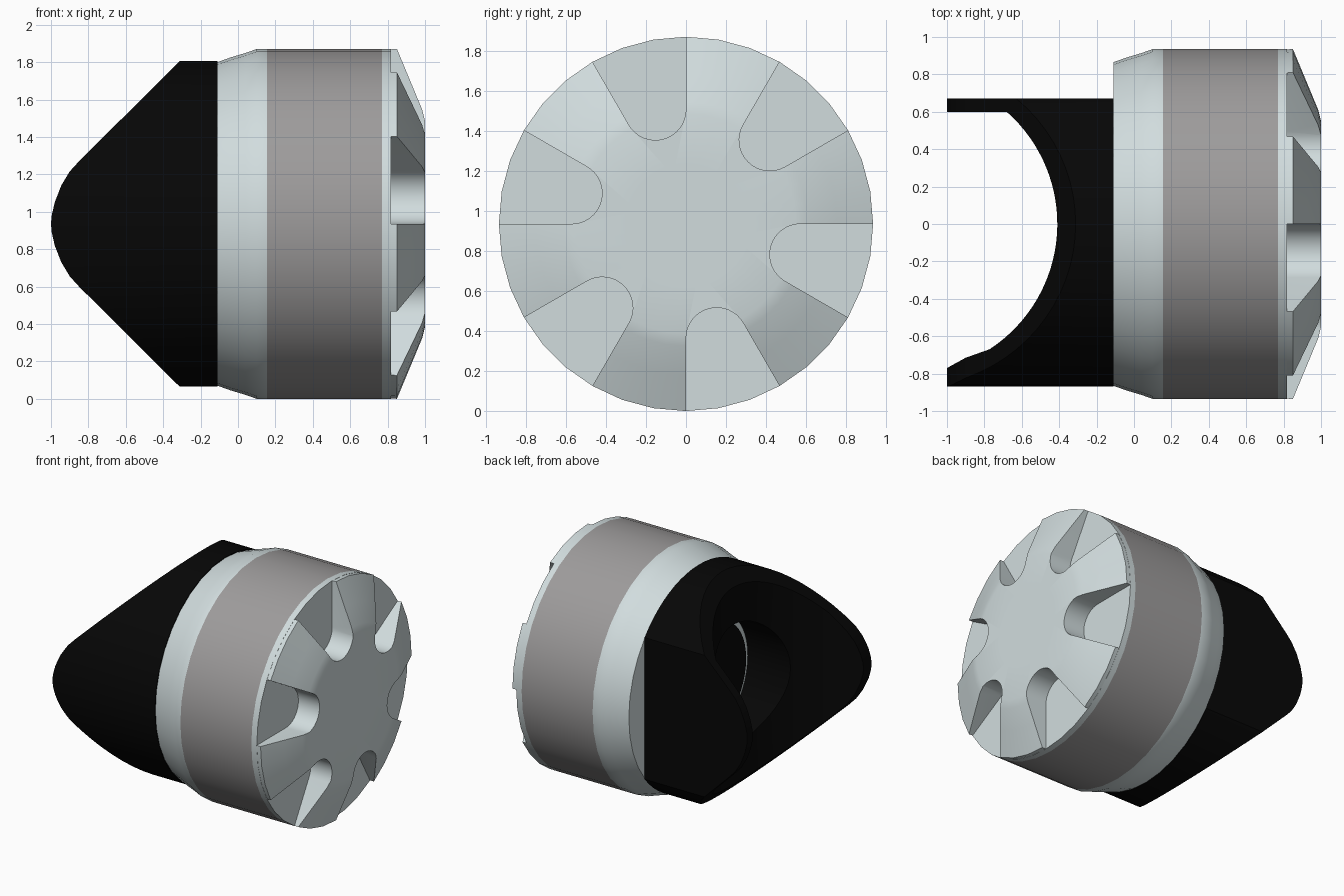
import bpy, bmesh, math
from mathutils import Vector

if "Cube" in bpy.data.objects:
    bpy.data.objects.remove(bpy.data.objects["Cube"])

ZC = 0.935  # height of the main axis (runs along x)


def material(name, rgb):
    m = bpy.data.materials.new(name)
    m.diffuse_color = (*rgb, 1)
    m.use_nodes = True
    m.node_tree.nodes["Principled BSDF"].inputs["Base Color"].default_value = m.diffuse_color
    return m


BLACK = material("black", (0.002, 0.002, 0.002))
PALE = material("pale", (0.64, 0.72, 0.73))
GREY = material("grey", (0.34, 0.33, 0.33))


def finish(name, bm, mat):
    bmesh.ops.recalc_face_normals(bm, faces=bm.faces[:])
    me = bpy.data.meshes.new(name)
    bm.to_mesh(me)
    bm.free()
    ob = bpy.data.objects.new(name, me)
    bpy.context.collection.objects.link(ob)
    if mat:
        me.materials.append(mat)
    return ob


def lathe(name, profile, mat, sides=36, caps=True):
    """Turn (x, radius) points around the main axis."""
    bm = bmesh.new()
    rings = []
    for x, r in profile:
        rings.append([bm.verts.new((x, r * math.cos(2 * math.pi * i / sides),
                                    ZC + r * math.sin(2 * math.pi * i / sides)))
                      for i in range(sides)])
    for a, b in zip(rings, rings[1:]):
        for i in range(sides):
            j = (i + 1) % sides
            bm.faces.new((a[i], a[j], b[j], b[i]))
    if caps:
        bm.faces.new(rings[0])
        bm.faces.new(rings[-1])
    return finish(name, bm, mat)


def prism(name, start, offset, mat=None):
    """Extrude a polygon of 3D points along offset."""
    bm = bmesh.new()
    face = bm.faces.new([bm.verts.new(p) for p in start])
    new = bmesh.ops.extrude_face_region(bm, geom=[face])["geom"]
    bmesh.ops.translate(bm, vec=Vector(offset),
                        verts=[v for v in new if isinstance(v, bmesh.types.BMVert)])
    return finish(name, bm, mat)


def select(ob):
    bpy.ops.object.select_all(action='DESELECT')
    ob.select_set(True)
    bpy.context.view_layer.objects.active = ob


def boolean(ob, cutter, op='DIFFERENCE'):
    select(ob)
    m = ob.modifiers.new("cut", 'BOOLEAN')
    m.operation, m.object, m.solver = op, cutter, 'EXACT'
    bpy.ops.object.modifier_apply(modifier=m.name)
    bpy.data.objects.remove(cutter)


def smooth(ob, deg=30):
    select(ob)
    bpy.ops.object.shade_smooth_by_angle(angle=math.radians(deg))


# Pale collar behind the band
smooth(lathe("rear_collar", [(-0.11, 0.865), (-0.04, 0.89), (0.04, 0.914),
                             (0.10, 0.935), (0.155, 0.935), (0.155, 0.90)], PALE))

# Grey band around the drum
smooth(lathe("drum_band", [(0.155, 0.935), (0.77, 0.935)], GREY, caps=False))

# Pale front ring, closed by the slot floor disc
smooth(lathe("front_ring", [(0.77, 0.90), (0.77, 0.935), (0.817, 0.935)], PALE))

# Spoked front cap: truncated cone with six flared round-ended slots
cap = lathe("front_cap", [(0.80, 0.933), (0.85, 0.935), (0.925, 0.755), (0.985, 0.61),
                          (1.0, 0.55), (1.0, 0.3)], PALE)
flare = math.radians(15)
for k in range(6):
    a = math.radians(105 + 60 * k)
    r, c, reach = 0.153, 0.592, 0.6
    pts = []
    for i in range(17):
        t = math.radians(-75 + 150 * i / 16)
        pts.append((c - r * math.cos(t), r * math.sin(t)))
    u, v = pts[-1]
    far = (u + reach * math.cos(flare), v + reach * math.sin(flare))
    pts += [far, (far[0], -far[1])]
    outline = [(0.79, p * math.cos(a) - q * math.sin(a),
                ZC + p * math.sin(a) + q * math.cos(a)) for p, q in pts]
    boolean(cap, prism("slot_cutter", outline, (0.4, 0, 0)))
smooth(cap)

# Black bracket: cylinder trimmed by a tapered, round-nosed side profile
bracket = lathe("fork_bracket", [(-1.05, 0.87), (-0.11, 0.87)], BLACK, 72)
half = [(-0.05, 0.872), (-0.31, 0.872), (-0.85, 0.335), (-0.90, 0.28), (-0.945, 0.205),
        (-0.98, 0.115), (-0.996, 0.045)]
side = half + [(-1.0, 0)] + [(x, -z) for x, z in reversed(half)]
boolean(bracket, prism("profile_cutter", [(x, -0.95, ZC + z) for x, z in side],
                       (0, 1.62, 0)), 'INTERSECT')

# Round recess between the two fork arms
t0, t1 = math.asin(0.6 / 0.8), -math.asin(0.67 / 0.8)
arc = [(-1.21 + 0.8 * math.cos(t0 + (t1 - t0) * i / 32),
        0.8 * math.sin(t0 + (t1 - t0) * i / 32)) for i in range(33)]
recess = arc + [(-0.9, -0.715), (-1.0, -0.77), (-1.2, -0.88), (-1.2, 0.6)]
boolean(bracket, prism("recess_cutter", [(x, y, -0.2) for x, y in recess], (0, 0, 2.4)))

# Central bore with a pale seat ring and a black plug
boolean(bracket, lathe("bore_cutter", [(-0.75, 0.48), (-0.05, 0.48)], None, 48))
smooth(bracket)
smooth(lathe("bore_seat", [(-0.20, 0.479), (-0.11, 0.479)], PALE, 48))
smooth(lathe("bore_plug", [(-0.22, 0.43), (-0.15, 0.43)], BLACK, 48))
